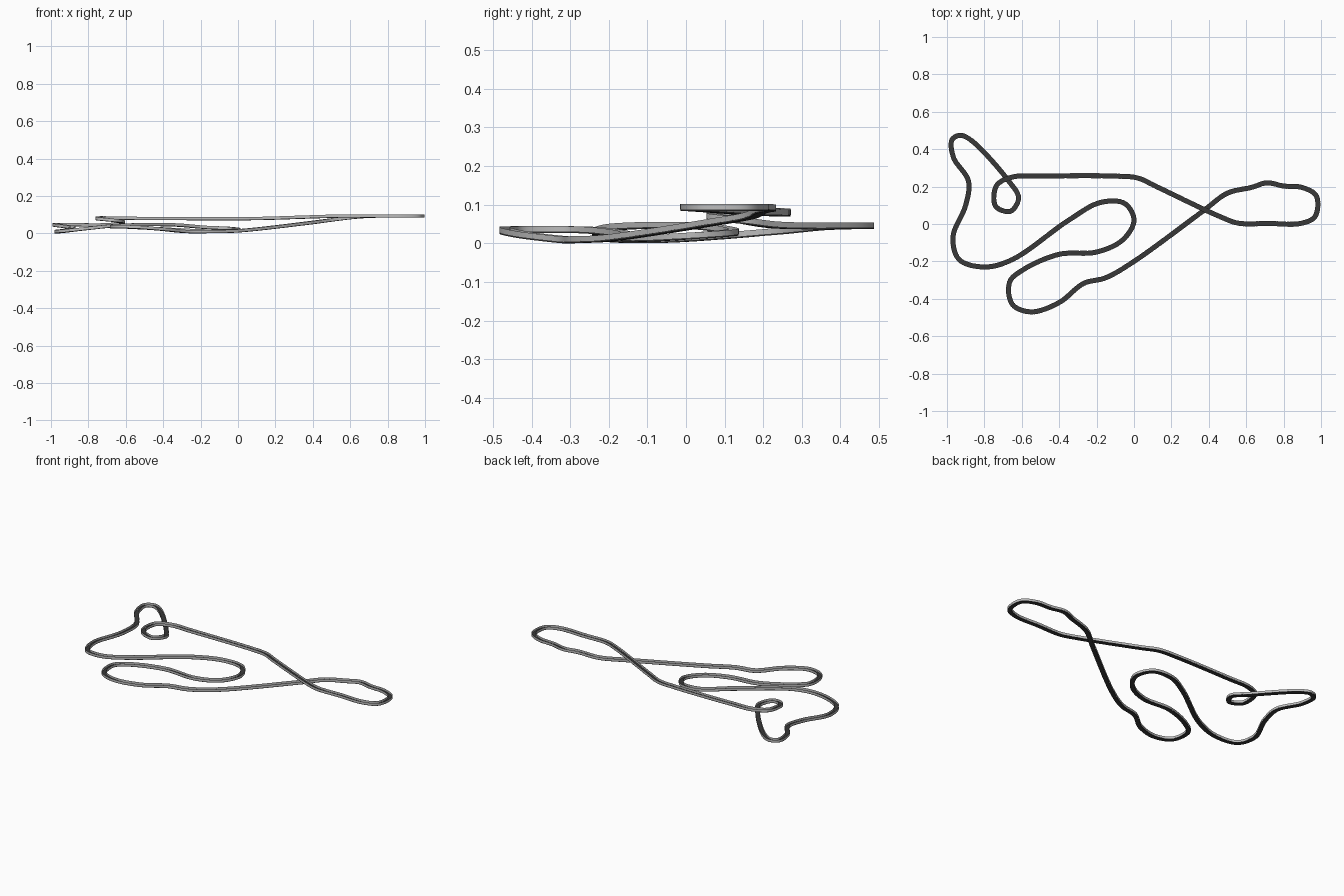
import bpy
import bmesh
from mathutils import Vector

if "Cube" in bpy.data.objects:
    bpy.data.objects.remove(bpy.data.objects["Cube"])

# Centreline control points, x y z (closed circuit)
PATH = [
    (.56, .004, .093), (.72, .003, .093), (.89, .003, .093), (.968, .04, .093), (.975, .15, .093),
    (.9, .195, .093), (.8, .203, .093), (.71, .22, .092), (.63, .196, .087), (.5, .165, .072),
    (.37, .07, .055), (0, -.2, .014), (-.15, -.287, .01), (-.27, -.318, .01), (-.4, -.42, .022),
    (-.55, -.47, .034), (-.65, -.43, .036), (-.665, -.31, .036), (-.59, -.243, .034),
    (-.4, -.162, .024), (-.2, -.15, .014), (-.06, -.085, .014), (0, .02, .02), (-.05, .11, .027),
    (-.18, .115, .033), (-.35, .02, .046), (-.65, -.19, .042), (-.8, -.23, .027),
    (-.935, -.19, .012), (-.968, -.07, .01), (-.9, .1, .02), (-.885, .23, .031),
    (-.965, .355, .043), (-.973, .45, .046), (-.93, .474, .046), (-.87, .447, .046),
    (-.67, .23, .048), (-.617, .14, .06), (-.66, .068, .069), (-.74, .095, .078),
    (-.735, .205, .083), (-.65, .251, .082), (-.5, .256, .08), (-.1, .256, .079),
    (.02, .246, .079), (.12, .2, .08), (.47, .035, .091)]


def smooth(p, steps=8):
    """Centripetal Catmull-Rom through the closed control points."""
    out, n = [], len(p)
    for i in range(n):
        a, b, c, d = (p[(i + k) % n] for k in (-1, 0, 1, 2))
        t1 = (b - a).length ** .5
        t2 = t1 + (c - b).length ** .5
        t3 = t2 + (d - c).length ** .5
        for s in range(steps):
            t = t1 + (t2 - t1) * s / steps
            e = a.lerp(b, t / t1)
            f = b.lerp(c, (t - t1) / (t2 - t1))
            g = c.lerp(d, (t - t2) / (t3 - t2))
            out.append(e.lerp(f, t / t2).lerp(f.lerp(g, (t - t1) / (t3 - t1)), (t - t1) / (t2 - t1)))
    return out


line = smooth([Vector(p) for p in PATH])
base = min(p.z for p in line)


def material(name, v):
    m = bpy.data.materials.new(name)
    m.diffuse_color = (v, v, v, 1)
    m.use_nodes = True
    m.node_tree.nodes["Principled BSDF"].inputs["Base Color"].default_value = m.diffuse_color
    return m


asphalt = material("dark asphalt", .04)
metal = material("light grey rail", .5)


def sweep(name, x0, x1, z0, z1, mat):
    """Sweep a rectangular section, kept level, along the circuit."""
    n, verts, faces = len(line), [], []
    for i, p in enumerate(line):
        d = line[(i + 1) % n] - line[i - 1]
        side = Vector((d.y, -d.x, 0)).normalized()
        j = (i + 1) % n
        for x, z in ((x0, z0), (x1, z0), (x1, z1), (x0, z1)):
            verts.append(p + side * x + Vector((0, 0, z - base)))
        for k in range(4):
            m = (k + 1) % 4
            faces.append((i * 4 + k, i * 4 + m, j * 4 + m, j * 4 + k))
    me = bpy.data.meshes.new(name)
    me.from_pydata(verts, [], faces)
    me.materials.append(mat)
    bm = bmesh.new()
    bm.from_mesh(me)
    bmesh.ops.recalc_face_normals(bm, faces=bm.faces)
    bm.to_mesh(me)
    bm.free()
    ob = bpy.data.objects.new(name, me)
    bpy.context.collection.objects.link(ob)
    bpy.context.view_layer.objects.active = ob
    ob.select_set(True)
    bpy.ops.object.shade_smooth_by_angle()
    ob.select_set(False)


# Road slab
sweep("road", -.013, .013, 0, .004, asphalt)
# Guard rail: one thin band on each side
for label, s in (("left", -1), ("right", 1)):
    sweep(f"{label}_guard_rail", s * .0131, s * .0135, .004, .0175, metal)
